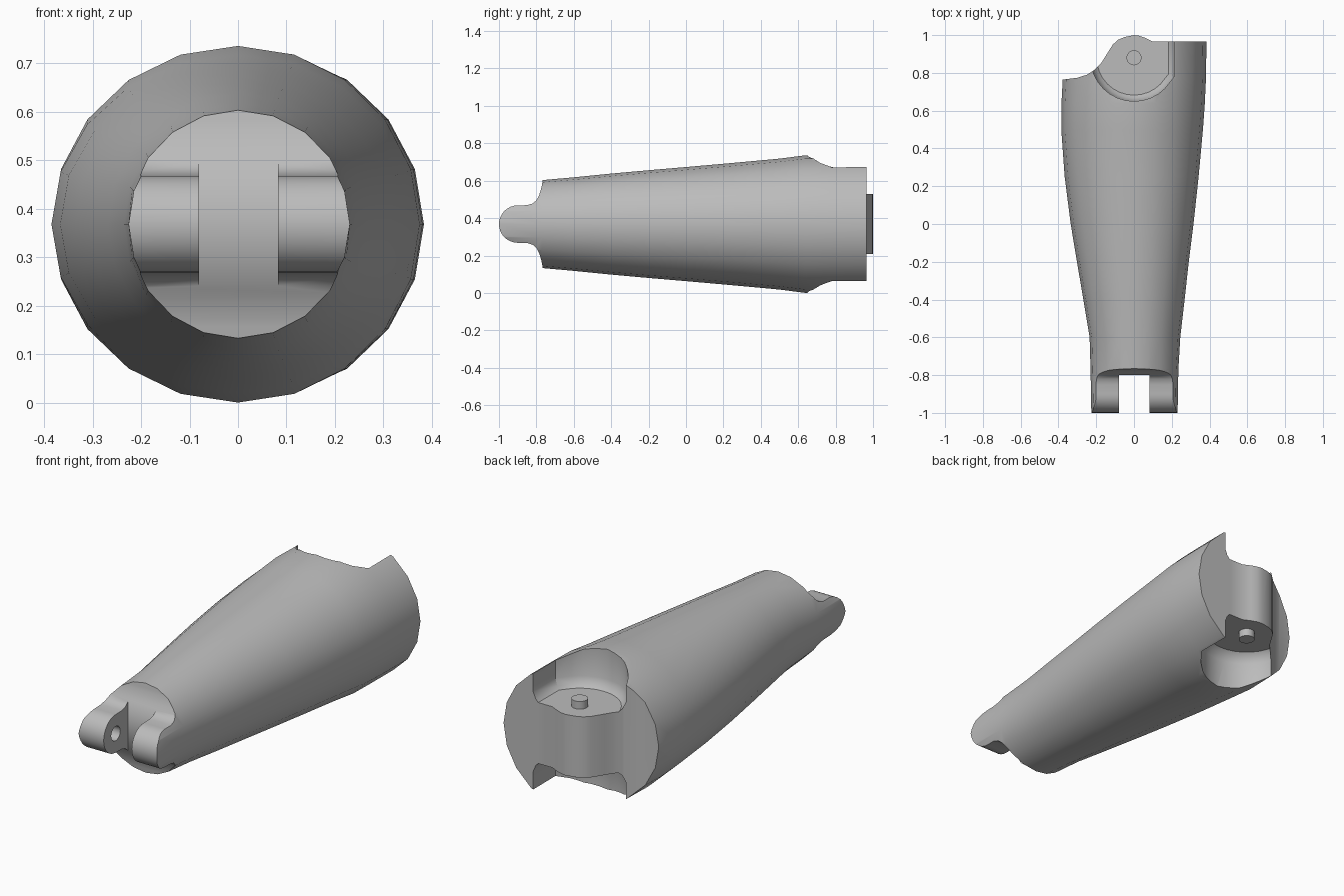
import bpy, bmesh
from math import sin, cos, pi, radians

cube = bpy.data.objects.get("Cube")
if cube:
    bpy.data.objects.remove(cube, do_unlink=True)

MID = 0.368          # height of the limb axis
KNUCKLE_Y = 0.88     # elbow pivot
WRIST_Y = -0.9       # wrist pivot

grey = bpy.data.materials.new("plain_grey")
grey.use_nodes = True
grey.diffuse_color = (0.5, 0.5, 0.5, 1)
grey.node_tree.nodes["Principled BSDF"].inputs["Base Color"].default_value = (0.5, 0.5, 0.5, 1)


def loft(name, rings):
    """Closed solid through rings of points, capped at both ends."""
    bm = bmesh.new()
    loops = [[bm.verts.new(p) for p in ring] for ring in rings]
    n = len(loops[0])
    for a, b in zip(loops, loops[1:]):
        for i in range(n):
            j = (i + 1) % n
            bm.faces.new((a[i], a[j], b[j], b[i]))
    bm.faces.new(loops[0])
    bm.faces.new(loops[-1])
    bmesh.ops.recalc_face_normals(bm, faces=bm.faces)
    mesh = bpy.data.meshes.new(name)
    bm.to_mesh(mesh)
    bm.free()
    mesh.materials.append(grey)
    obj = bpy.data.objects.new(name, mesh)
    bpy.context.collection.objects.link(obj)
    return obj


def circle(radius, count):
    return [(radius * cos(2 * pi * i / count), radius * sin(2 * pi * i / count)) for i in range(count)]


def carve(target, cutter, operation):
    """Apply a boolean and remove its cutter."""
    mod = target.modifiers.new("carve", "BOOLEAN")
    mod.operation = operation
    mod.solver = "EXACT"
    mod.object = cutter
    bpy.context.view_layer.update()
    graph = bpy.context.evaluated_depsgraph_get()
    mesh = bpy.data.meshes.new_from_object(target.evaluated_get(graph))
    target.modifiers.clear()
    target.data = mesh
    bpy.data.objects.remove(cutter, do_unlink=True)


def smooth(obj):
    bpy.ops.object.select_all(action="DESELECT")
    obj.select_set(True)
    bpy.context.view_layer.objects.active = obj
    bpy.ops.object.shade_smooth_by_angle(angle=radians(30))


# Tapered body: station, right reach, left reach, half height
stations = [
    (-1.05, 0.225, 0.23, 0.215), (-0.77, 0.23, 0.235, 0.235),
    (-0.6, 0.235, 0.245, 0.25), (-0.4, 0.268, 0.268, 0.27),
    (-0.2, 0.302, 0.29, 0.288), (0, 0.335, 0.315, 0.305),
    (0.25, 0.367, 0.342, 0.327), (0.5, 0.385, 0.365, 0.35),
    (0.64, 0.384, 0.375, 0.368), (0.77, 0.377, 0.381, 0.368),
    (1.05, 0.365, 0.385, 0.368),
]
body = loft("forearm_body", [
    [(c * (left if c > 0 else right), y, MID + s * high) for c, s in circle(1, 20)]
    for y, right, left, high in stations])

# Side profile: rounded wrist lugs flaring up to the body
upper = [(WRIST_Y - 0.1 * cos(a * pi / 16), 0.1 * sin(a * pi / 16)) for a in range(1, 9)]
upper += [(-0.85, 0.101), (-0.82, 0.11), (-0.8, 0.127), (-0.785, 0.155),
          (-0.773, 0.195), (-0.765, 0.24), (-0.755, 0.5), (1.2, 0.5)]
side = [(-1, 0)] + upper + [(y, -h) for y, h in reversed(upper)]
carve(body, loft("side_cutter", [[(x, y, MID + h) for y, h in side] for x in (-0.6, 0.6)]), "INTERSECT")

# Plan profile: elbow knuckle, outer wall and hollowed inner side
plan = [(-0.6, -1.2), (0.6, -1.2), (0.6, 0.965), (0.1, 0.965), (0.06, 0.985),
        (0.03, 0.996), (0, 1), (-0.05, 0.99), (-0.085, 0.975), (-0.112, 0.95),
        (-0.15, 0.89), (-0.175, 0.85), (-0.21, 0.815), (-0.25, 0.79),
        (-0.3, 0.774), (-0.375, 0.765), (-0.6, 0.76)]
carve(body, loft("plan_cutter", [[(x, y, z) for x, y in plan] for z in (-0.3, 1.1)]), "INTERSECT")

# Elbow pockets above and below the knuckle, with sloped floor edges
pocket = [(-0.23, 0.3)] + [(-0.23 * cos(i * pi / 16), -0.23 * sin(i * pi / 16)) for i in range(13)]
pocket += [(0.212, -0.1), (0.212, 0.3)]
for side_name, sign in (("upper", 1), ("lower", -1)):
    levels = ((0.16, 0.86), (0.175, 0.93), (0.21, 1), (0.6, 1))
    carve(body, loft(side_name + "_pocket_cutter", [
        [(x * k, KNUCKLE_Y + y * k, MID + sign * h) for x, y in pocket]
        for h, k in levels]), "DIFFERENCE")

# Wrist slot between the lugs
slot = ((-0.08, -1.2), (0.083, -1.2), (0.083, -0.8), (-0.08, -0.8))
carve(body, loft("slot_cutter", [[(x, y, z) for x, y in slot] for z in (-0.2, 1)]), "DIFFERENCE")

# Blind pivot sockets in the inner faces of the lugs
carve(body, loft("socket_cutter", [
    [(x, WRIST_Y + u, MID + v) for u, v in circle(0.038, 16)] for x in (-0.15, 0.15)]), "DIFFERENCE")
smooth(body)

# Elbow pivot pin through the knuckle
pin = loft("elbow_pin", [
    [(x, KNUCKLE_Y + y, MID + h) for x, y in circle(0.04, 16)] for h in (-0.2, 0.2)])
smooth(pin)
